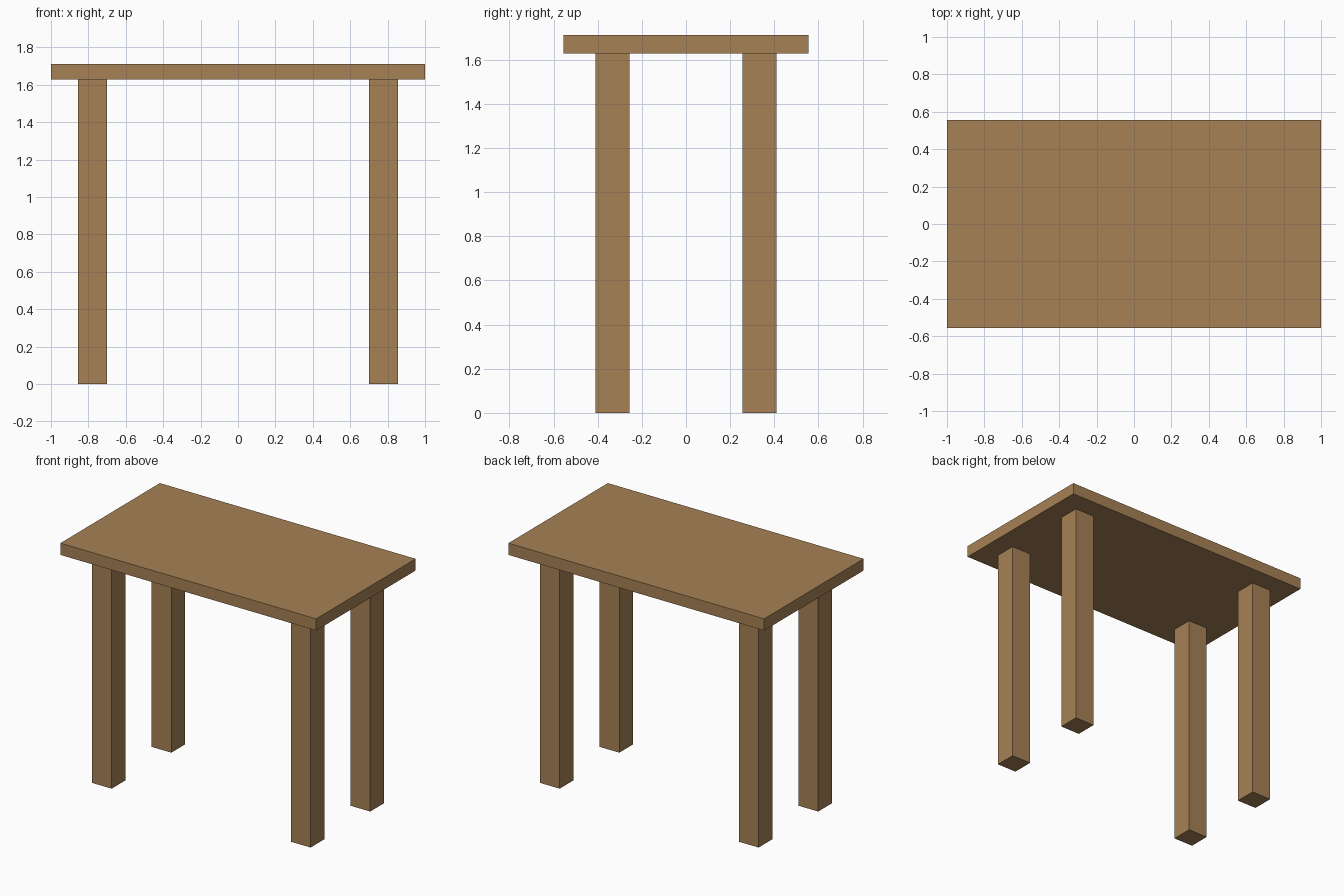
import bpy

if "Cube" in bpy.data.objects:
    bpy.data.objects.remove(bpy.data.objects["Cube"])

TOP_X, TOP_Y, TOP_Z = 2.0, 1.111, 0.083
LEG, LEG_H = 0.154, 1.628
LEG_X, LEG_Y = 0.778, 0.333

wood = bpy.data.materials.new("wood")
wood.diffuse_color = (0.38, 0.22, 0.09, 1)
wood.use_nodes = True
wood.node_tree.nodes["Principled BSDF"].inputs["Base Color"].default_value = wood.diffuse_color


def box(name, center, size):
    bpy.ops.mesh.primitive_cube_add(size=1, location=center)
    ob = bpy.context.object
    ob.name = name
    ob.scale = size
    bpy.ops.object.transform_apply(location=False, rotation=False, scale=True)
    ob.data.materials.append(wood)
    return ob


# Table top slab
box("table_top", (0, 0, LEG_H + TOP_Z / 2), (TOP_X, TOP_Y, TOP_Z))

# Four square legs, inset from the corners
for side, sx in (("left", -1), ("right", 1)):
    for end, sy in (("front", -1), ("back", 1)):
        box(f"{end}_{side}_leg", (sx * LEG_X, sy * LEG_Y, LEG_H / 2), (LEG, LEG, LEG_H))
